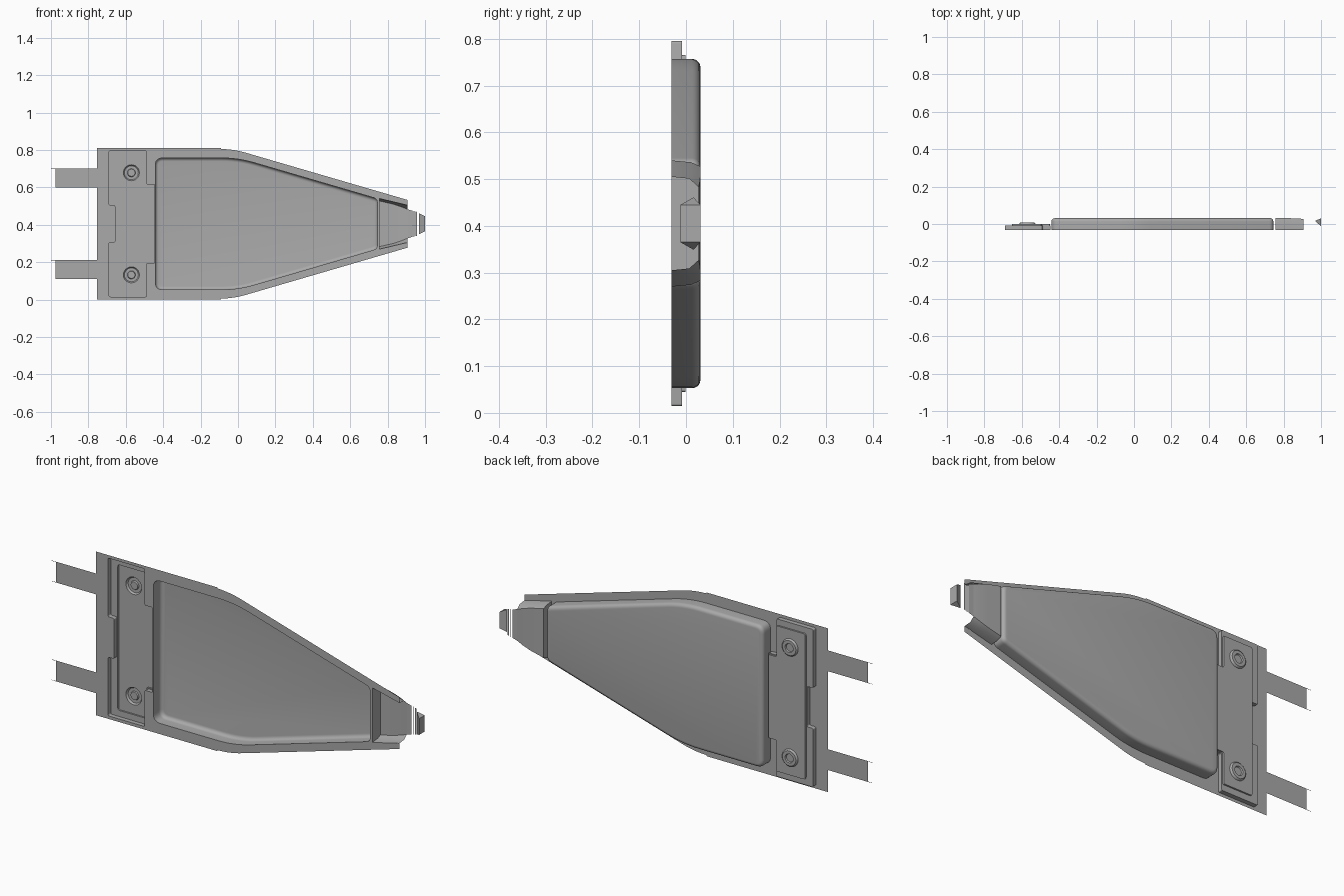
import bpy, bmesh, math
from mathutils import Vector

if "Cube" in bpy.data.objects:
    bpy.data.objects.remove(bpy.data.objects["Cube"])

MID = 0.405                 # height of the symmetry line
FRONT, BACK = -0.031, 0.031  # flange level and pan floor level
WING, PANEL = -0.009, -0.001

steel = bpy.data.materials.new("grey_steel")
steel.use_nodes = True
COLOUR = (0.40, 0.40, 0.40, 1)
steel.diffuse_color = COLOUR
steel.node_tree.nodes["Principled BSDF"].inputs["Base Color"].default_value = COLOUR


def finish(name, bm):
    mesh = bpy.data.meshes.new(name)
    bm.to_mesh(mesh)
    bm.free()
    mesh.materials.append(steel)
    mesh.shade_smooth()
    mesh.set_sharp_from_angle(angle=math.radians(35))
    obj = bpy.data.objects.new(name, mesh)
    bpy.context.collection.objects.link(obj)
    return obj


def mirrored(half):
    """Close an upper half outline of (x, height, radius) about the middle."""
    return half + [(x, -h, r) for x, h, r in reversed(half)]


def rounded(corners, steps=6):
    """Turn corners with radii into a smooth closed outline."""
    out = []
    for i, (x, h, r) in enumerate(corners):
        p = Vector((x, h))
        if r == 0:
            out.append(p)
            continue
        a = (Vector(corners[i - 1][:2]) - p).normalized() * r + p
        b = (Vector(corners[(i + 1) % len(corners)][:2]) - p).normalized() * r + p
        for s in range(steps + 1):
            t = s / steps
            out.append(a * (1 - t) ** 2 + p * 2 * t * (1 - t) + b * t * t)
    return out


def inset(loop, d):
    """Move a clockwise outline inward by d."""
    out = []
    for i, p in enumerate(loop):
        e1 = (p - loop[i - 1]).normalized()
        e2 = (loop[(i + 1) % len(loop)] - p).normalized()
        n1, n2 = Vector((e1.y, -e1.x)), Vector((e2.y, -e2.x))
        m = (n1 + n2).normalized()
        out.append(p + m * d / max(m.dot(n1), 0.4))
    return out


def circle(cx, ch, r, n=24):
    return [Vector((cx + r * math.cos(math.tau * i / n), ch + r * math.sin(math.tau * i / n)))
            for i in range(n)]


def ring(bm, loop, y):
    return [bm.verts.new((p.x, y, p.y + MID)) for p in loop]


def sheet(bm, loops, y):
    """Flat sheet: first loop is the border, the others are holes."""
    edges = []
    for loop in loops:
        vs = ring(bm, loop, y)
        edges += [bm.edges.new((vs[i - 1], vs[i])) for i in range(len(vs))]
    res = bmesh.ops.triangle_fill(bm, edges=edges, use_beauty=True, use_dissolve=False)
    faces = [f for f in res["geom"] if isinstance(f, bmesh.types.BMFace)]
    for f in faces:
        f.normal_update()
        if f.normal.y < 0:
            f.normal_flip()


def loft(bm, levels, cap=True):
    """Walls through (outline, y) levels, closed by a floor."""
    rings = [ring(bm, loop, y) for loop, y in levels]
    faces = []
    for a, b in zip(rings, rings[1:]):
        n = len(a)
        faces += [bm.faces.new((a[i - 1], a[i], b[i], b[i - 1])) for i in range(n)]
    if cap:
        faces.append(bm.faces.new(rings[-1]))
    bmesh.ops.recalc_face_normals(bm, faces=faces)


# Outlines
plate = rounded(mirrored([(-0.755, 0.405, 0), (-0.09, 0.405, 0), (-0.09, 0.4, 0),
                          (-0.02, 0.398, 0.065), (0.905, 0.128, 0),
                          (0.905, 0.1, 0), (0.757, 0.135, 0)]))
pan = rounded(mirrored([(-0.442, 0.352, 0.04), (0.0, 0.352, 0.09), (0.745, 0.134, 0.022)]))
recess = rounded(mirrored([(-0.656, 0.1, 0.008), (-0.69, 0.1, 0.008), (-0.69, 0.39, 0.008),
                           (-0.49, 0.39, 0.005), (-0.49, 0.21, 0.008), (-0.446, 0.21, 0.005)]), 3)
panel = rounded(mirrored([(-0.652, 0.36, 0.01), (-0.495, 0.36, 0.005),
                          (-0.495, 0.206, 0.008), (-0.45, 0.206, 0.005)]), 3)
SCREWS = [(-0.57, 0.273), (-0.57, -0.273)]

# Flat flange around the pan and the bracket
bm = bmesh.new()
sheet(bm, [plate, pan, recess], FRONT)
finish("flange", bm)

# Deep pan with rounded floor edge
bm = bmesh.new()
R = 0.018
levels = [(pan, FRONT)]
for s in range(6):
    a = s / 5 * math.pi / 2
    levels.append((inset(pan, R * (1 - math.cos(a))), BACK - R + R * math.sin(a)))
loft(bm, levels)
finish("pan", bm)

# Stepped mounting bracket
bm = bmesh.new()
loft(bm, [(recess, FRONT), (recess, WING)], cap=False)
sheet(bm, [recess, panel], WING)
loft(bm, [(panel, WING), (panel, PANEL)], cap=False)
sheet(bm, [panel] + [circle(x, h, 0.043) for x, h in SCREWS], PANEL)
finish("mounting_bracket", bm)

# Screw heads with a socket
for side, (x, h) in zip(("upper", "lower"), SCREWS):
    bm = bmesh.new()
    loft(bm, [(circle(x, h, r), y) for r, y in
              ((0.043, PANEL), (0.041, 0.005), (0.037, 0.008), (0.022, 0.008), (0.019, 0.002))])
    finish(side + "_screw", bm)

# Tapered spout channel
bm = bmesh.new()
sections = []
for x, w, floor, y in ((0.757, 0.135, 0.122, BACK), (0.83, 0.118, 0.105, BACK),
                       (0.87, 0.108, 0.092, 0.030), (0.905, 0.1, 0.078, 0.027)):
    half = [(FRONT, w), (y - 0.02, w - 0.004), (y, floor)]
    pts = half + [(b, -c) for b, c in reversed(half)]
    sections.append([bm.verts.new((x, b, c + MID)) for b, c in pts])
for a, b in zip(sections, sections[1:]):
    for i in range(len(a) - 1):
        bm.faces.new((a[i], a[i + 1], b[i + 1], b[i]))
bm.faces.new(sections[0])
bmesh.ops.recalc_face_normals(bm, faces=bm.faces)
finish("spout_channel", bm)

# Flat end strips of the spout
bm = bmesh.new()
for x1, x2, h1, h2 in ((0.905, 0.932, 0.078, 0.07), (0.938, 0.943, 0.07, 0.068),
                       (0.95, 0.957, 0.066, 0.064)):
    sheet(bm, [[Vector(p) for p in ((x1, h1), (x2, h2), (x2, -h2), (x1, -h1))]], 0.027)
finish("spout_strips", bm)

# Wedge tip
bm = bmesh.new()
a, b = [[bm.verts.new(p) for p in ((0.968, 0.016, MID + s * 0.056), (1.0, BACK, MID + s * 0.04),
                                   (1.0, -0.012, MID + s * 0.04))] for s in (1, -1)]
bm.faces.new(a)
bm.faces.new(b)
for i in range(3):
    bm.faces.new((a[i - 1], a[i], b[i], b[i - 1]))
bmesh.ops.recalc_face_normals(bm, faces=bm.faces)
finish("wedge_tip", bm)

# Straps with hair-thin edge prongs
LOW, HIGH, PRONG = 0.193, 0.296, 0.002
for side, s in (("upper", 1), ("lower", -1)):
    bm = bmesh.new()
    outline = [(-0.755, HIGH), (-1, HIGH), (-1, HIGH - PRONG), (-0.975, HIGH - PRONG),
               (-0.975, LOW + PRONG), (-1, LOW + PRONG), (-1, LOW), (-0.755, LOW)]
    sheet(bm, [[Vector((x, h * s)) for x, h in outline]], FRONT)
    finish(side + "_strap", bm)
